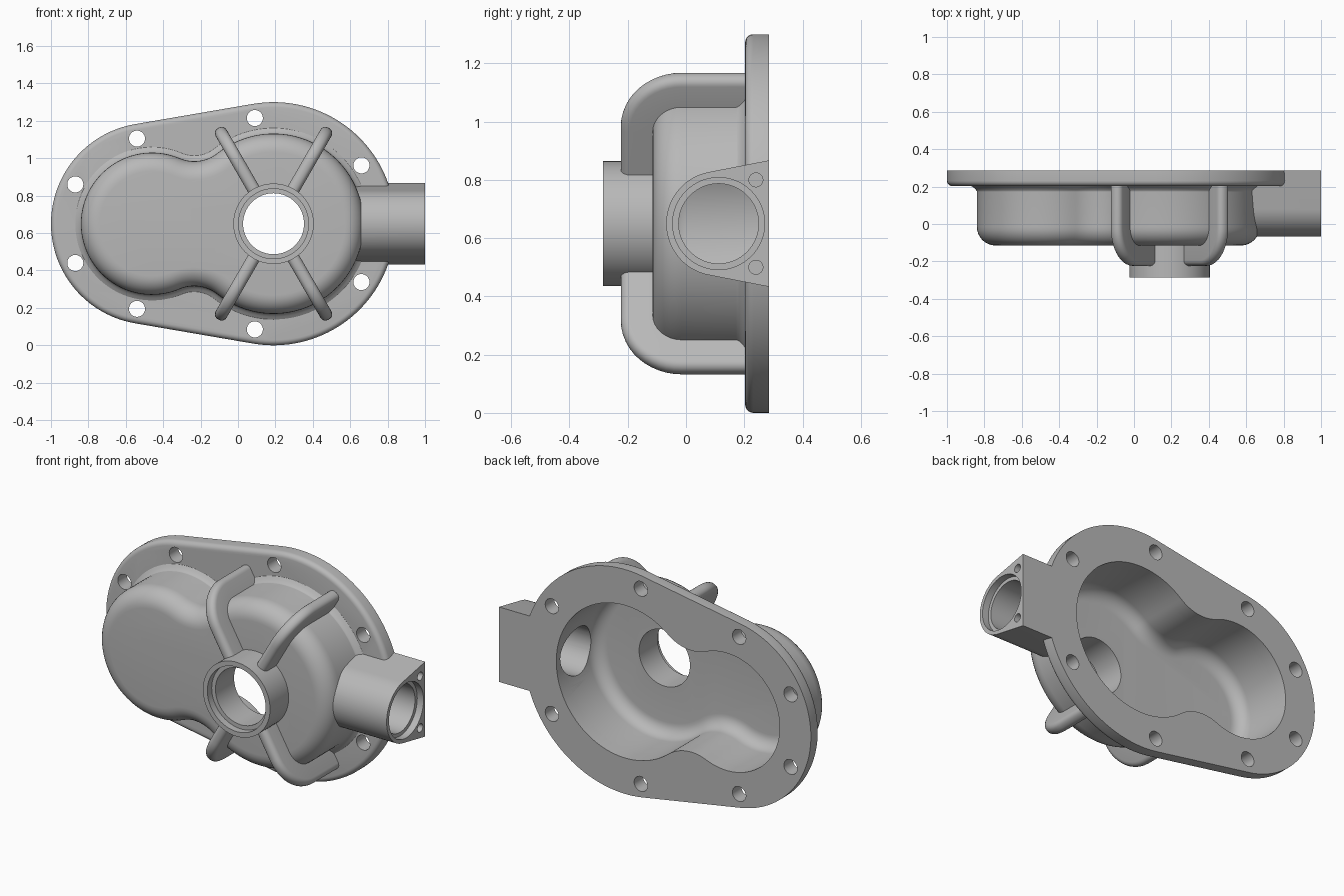
import bpy, bmesh, math
from mathutils import Vector

if "Cube" in bpy.data.objects:
    bpy.data.objects.remove(bpy.data.objects["Cube"])

CZ = 0.65                 # height of the shared centre line
XL, XR = -0.46, 0.19      # centres of the small and large lobes
OUT_Y = 0.112             # outlet axis
TAU = 2 * math.pi

metal = bpy.data.materials.new("cast_grey")
metal.diffuse_color = (0.48, 0.48, 0.48, 1)
metal.use_nodes = True
metal.node_tree.nodes["Principled BSDF"].inputs["Base Color"].default_value = metal.diffuse_color


def loft(name, rings):
    """Skin a list of closed rings and cap both ends."""
    bm = bmesh.new()
    loops = [[bm.verts.new(p) for p in ring] for ring in rings]
    n = len(loops[0])
    for a, b in zip(loops, loops[1:]):
        for i in range(n):
            j = (i + 1) % n
            bm.faces.new((a[i], a[j], b[j], b[i]))
    bm.faces.new(loops[0])
    bm.faces.new(loops[-1])
    bmesh.ops.recalc_face_normals(bm, faces=bm.faces)
    me = bpy.data.meshes.new(name)
    bm.to_mesh(me)
    bm.free()
    me.materials.append(metal)
    ob = bpy.data.objects.new(name, me)
    bpy.context.collection.objects.link(ob)
    return ob


def arc(cx, cz, r, a0, a1, n):
    return [(cx + r * math.cos(a0 + (a1 - a0) * i / n),
             cz + r * math.sin(a0 + (a1 - a0) * i / n)) for i in range(n + 1)]


def cylinder(name, axis, a, b, r, u, v, n=64):
    """Cylinder along x (centre y, z) or along y (centre x, z)."""
    pts = arc(u, v, r, 0, TAU, n)[:-1]
    if axis == "x":
        return loft(name, [[(t, p, q) for p, q in pts] for t in (a, b)])
    return loft(name, [[(p, t, q) for p, q in pts] for t in (a, b)])


def pear(d):
    """Two-lobed outline with concave necks, inset by d."""
    rl, rr, rf = 0.38 - d, 0.482 - d, 0.2 + d
    D, A, B = XR - XL, rl + rf, rr + rf
    u = (A * A - B * B + D * D) / (2 * D)
    h = math.sqrt(A * A - u * u)
    al, ar = math.atan2(h, u), math.atan2(h, u - D)
    fx = XL + u
    pts = arc(XR, CZ, rr, -ar, ar, 64)
    pts += arc(fx, CZ + h, rf, ar - math.pi, al - math.pi, 16)[1:]
    pts += arc(XL, CZ, rl, al, TAU - al, 56)[1:]
    pts += arc(fx, CZ - h, rf, math.pi - al, math.pi - ar, 16)[1:-1]
    return pts


def oblong(d):
    """Tapered oblong outline made of two arcs and their tangents."""
    rl, rr = 0.54 - d, 0.65 - d
    t = math.acos((rl - rr) / (XR - XL))
    t = math.pi - (math.pi - t)
    return arc(XR, CZ, rr, -t, t, 72) + arc(XL, CZ, rl, t, TAU - t, 56)


def stack(name, outline, levels):
    return loft(name, [[(x, y, z) for x, z in outline(d)] for y, d in levels])


def rounded(y, d, r, n=8):
    """Levels of a convex front edge ending on the plane y."""
    return [(y + r - r * math.sin(i * math.pi / 2 / n),
             d + r - r * math.cos(i * math.pi / 2 / n)) for i in range(n + 1)]


def cut(ob, cutters):
    for c in cutters:
        m = ob.modifiers.new(c.name, "BOOLEAN")
        m.operation, m.solver, m.object = "DIFFERENCE", "EXACT", c
    deps = bpy.context.evaluated_depsgraph_get()
    me = bpy.data.meshes.new_from_object(ob.evaluated_get(deps))
    ob.modifiers.clear()
    ob.data = me


# Cutters
cavity = stack("cavity_cutter", pear, [(0.4, 0.04)] + rounded(-0.075, 0.04, 0.075))
shaft_bore = cylinder("shaft_bore_cutter", "y", -0.4, 0.05, 0.163, XR, CZ)
shaft_seat = cylinder("shaft_seat_cutter", "y", -0.4, -0.245, 0.187, XR, CZ)
outlet_bore = cylinder("outlet_bore_cutter", "x", 0.4, 1.1, 0.137, OUT_Y, CZ)
outlet_seat = cylinder("outlet_seat_cutter", "x", 0.96, 1.1, 0.158, OUT_Y, CZ)
bolts, screws = [], []
for s in (1, -1):
    for x, dz in ((-0.54, 0.455), (-0.87, 0.21), (0.09, 0.565), (0.66, 0.312)):
        bolts.append(cylinder("bolt_cutter", "y", 0.1, 0.4, 0.043, x, CZ + s * dz, 32))
    screws.append(cylinder("screw_cutter", "x", 0.9, 1.1, 0.024, 0.24, CZ + s * 0.15, 24))

# Mounting flange with softened front edge
flange = stack("flange", oblong, [(0.285, 0)] + rounded(0.203, 0, 0.028, 5))
# Hollow body, flared where it meets the flange
flare = [(0.203 - 0.03 * math.sin(i * math.pi / 10),
          -0.03 * (1 - math.sin(i * math.pi / 10)) ** 1.6) for i in range(6)]
body = stack("body", pear, [(0.25, -0.03)] + flare + rounded(-0.115, 0, 0.1))
# Shaft collar on the front
collar = cylinder("shaft_collar", "y", -0.285, -0.085, 0.215, XR, CZ, 80)
# Side outlet: round front, flat back
cy, cz, ro = 0.285 - OUT_Y, 0.217, 0.18
ta = math.atan2(cz, cy) + math.acos(ro / math.hypot(cy, cz))
section = arc(OUT_Y, CZ, ro, ta, TAU - ta, 40) + [(0.285, CZ - cz), (0.285, CZ + cz)]
outlet = loft("side_outlet", [[(x, y, z) for y, z in section] for x in (0.56, 1.0)])

cut(flange, [cavity, outlet_bore] + bolts)
cut(body, [cavity, shaft_bore, outlet_bore])
cut(collar, [shaft_bore, shaft_seat])
cut(outlet, [cavity, outlet_bore, outlet_seat] + screws)
parts = [flange, body, collar, outlet]

# Four ribs hugging the body from collar to flange
W, H, R = 0.034, 0.109, 0.03
profile = [(-W, -0.02)] + arc(-W + R, H - R, R, math.pi, math.pi / 2, 5) \
    + arc(W - R, H - R, R, math.pi / 2, 0, 5) + [(W, -0.02)]
path = [(0.195, -0.115, math.pi / 2)]
path += [(0.382 + 0.1 * math.cos(a), -0.015 - 0.1 * math.sin(a), a)
         for a in [math.pi / 2 * (1 - i / 12) for i in range(13)]]
path += [(0.482, 0.22, 0)]
for deg in (60, 120, 240, 300):
    a = math.radians(deg)
    out = Vector((math.cos(a), 0, math.sin(a)))
    side = Vector((-math.sin(a), 0, math.cos(a)))
    rings = []
    for s, y, t in path:
        base = Vector((XR, y, CZ)) + out * s
        up = out * math.cos(t) + Vector((0, -math.sin(t), 0))
        rings.append([base + side * p + up * q for p, q in profile])
    parts.append(loft("rib", rings))

for c in [cavity, shaft_bore, shaft_seat, outlet_bore, outlet_seat] + bolts + screws:
    bpy.data.objects.remove(c)

# Smooth shading with crisp edges
bpy.ops.object.select_all(action="DESELECT")
for ob in parts:
    ob.select_set(True)
bpy.context.view_layer.objects.active = body
bpy.ops.object.shade_smooth_by_angle(angle=math.radians(35))
